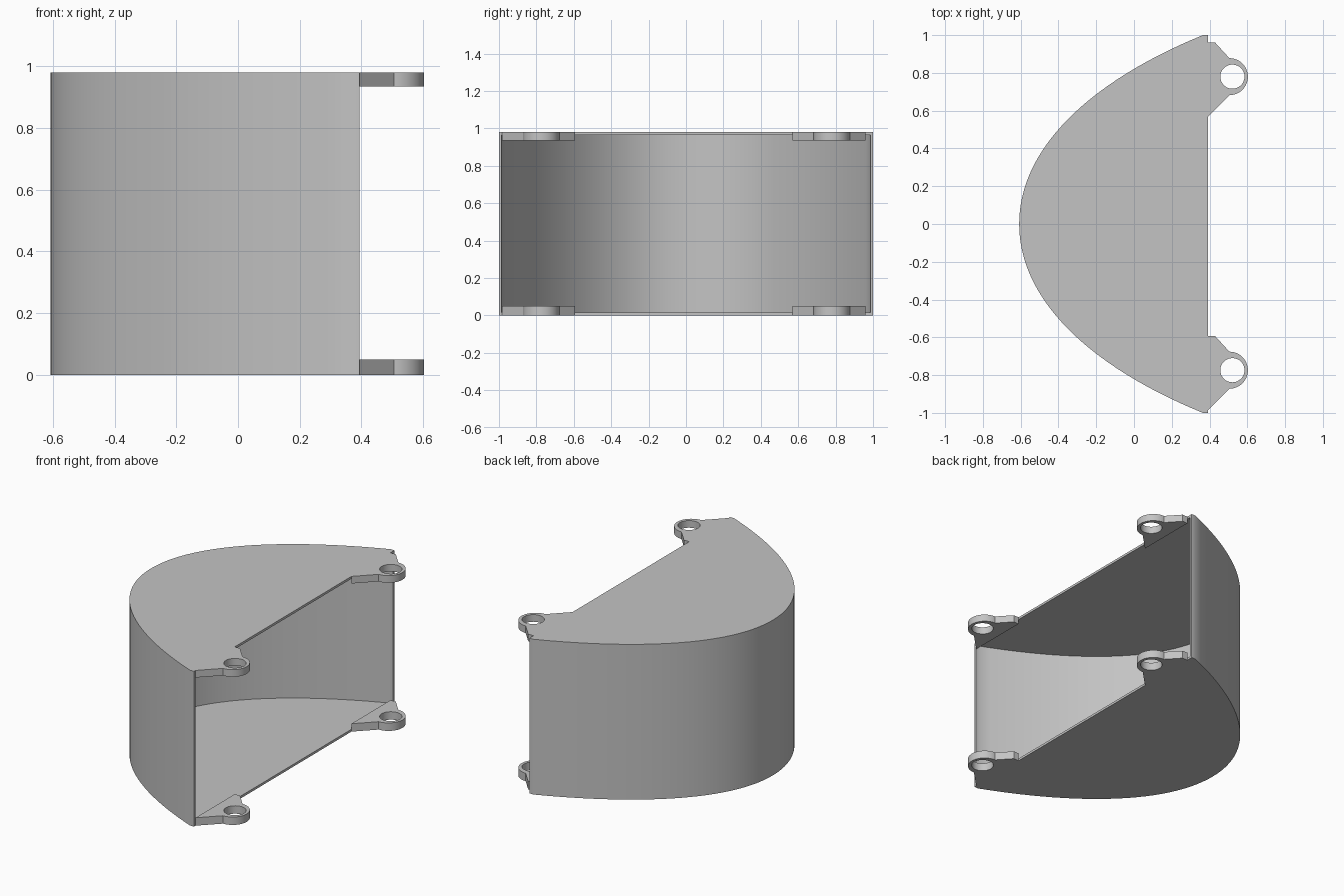
import bpy
import bmesh
from math import cos, sin, pi, radians
from mathutils import Vector
from mathutils.geometry import interpolate_bezier

old = bpy.data.objects.get("Cube")
if old:
    bpy.data.objects.remove(old, do_unlink=True)

HEIGHT, WALL, MOUTH = 0.98, 0.015, 0.393

grey = bpy.data.materials.new("light grey")
grey.use_nodes = True
grey.diffuse_color = (0.55, 0.55, 0.55, 1)
grey.node_tree.nodes["Principled BSDF"].inputs["Base Color"].default_value = (0.55, 0.55, 0.55, 1)


def prism(name, points, z0, z1):
    """Upright solid with the given outline."""
    bm = bmesh.new()
    base = bm.faces.new([bm.verts.new((p[0], p[1], z0)) for p in points])
    top = bmesh.ops.extrude_face_region(bm, geom=[base])["geom"]
    verts = [v for v in top if isinstance(v, bmesh.types.BMVert)]
    bmesh.ops.translate(bm, verts=verts, vec=(0, 0, z1 - z0))
    bmesh.ops.recalc_face_normals(bm, faces=bm.faces)
    mesh = bpy.data.meshes.new(name)
    bm.to_mesh(mesh)
    bm.free()
    mesh.materials.append(grey)
    obj = bpy.data.objects.new(name, mesh)
    bpy.context.collection.objects.link(obj)
    return obj


def cut(obj, cutter):
    """Subtract the cutter, then smooth the curved faces."""
    mod = obj.modifiers.new("cut", "BOOLEAN")
    mod.operation, mod.solver, mod.object = "DIFFERENCE", "EXACT", cutter
    bpy.ops.object.select_all(action="DESELECT")
    bpy.context.view_layer.objects.active = obj
    obj.select_set(True)
    bpy.ops.object.modifier_apply(modifier=mod.name)
    bpy.data.objects.remove(cutter, do_unlink=True)
    bpy.ops.object.shade_smooth_by_angle(angle=radians(25))


def arc(cx, cy, r, start, end, n):
    return [(cx + r * cos(start + (end - start) * i / n),
             cy + r * sin(start + (end - start) * i / n)) for i in range(n + 1)]


# Bowed outline: one half curve, mirrored across y
half = interpolate_bezier(Vector((0.365, 1)), Vector((-0.2, 0.77)),
                          Vector((-0.608, 0.42)), Vector((-0.608, 0)), 28)
half = [Vector((p[0], p[1])) for p in half]
curve = half + [Vector((p.x, -p.y)) for p in reversed(half[:-1])]
outer = [(MOUTH, 1)] + [tuple(p) for p in curve] + [(MOUTH, -1)]

# Inner outline, offset by the wall thickness
inner = []
for i, p in enumerate(curve):
    t = (curve[min(i + 1, len(curve) - 1)] - curve[max(i - 1, 0)]).normalized()
    inner.append((p.x - t.y * WALL, p.y + t.x * WALL))
side = 1 - WALL
inner = [(0.6, side)] + inner + [(0.6, -side)]

# Hollow housing, open towards +x
housing = prism("housing", outer, 0, HEIGHT)
cut(housing, prism("cavity_cutter", inner, WALL, HEIGHT - WALL))

# Four mounting lugs with screw holes
for level, z0, z1 in (("bottom", 0, 0.05), ("top", HEIGHT - 0.045, HEIGHT)):
    for end, y in (("front", -0.774), ("back", 0.780)):
        outline = [(MOUTH, y - 0.21), (MOUTH, y + 0.18), (0.43, y + 0.18)]
        outline += arc(0.505, y, 0.098, pi / 2, -pi / 2, 24)
        lug = prism(f"{level}_{end}_lug", outline, z0, z1)
        hole = arc(0.521, y, 0.064, 0, 2 * pi, 32)[:-1]
        cut(lug, prism("hole_cutter", hole, z0 - 0.05, z1 + 0.05))
